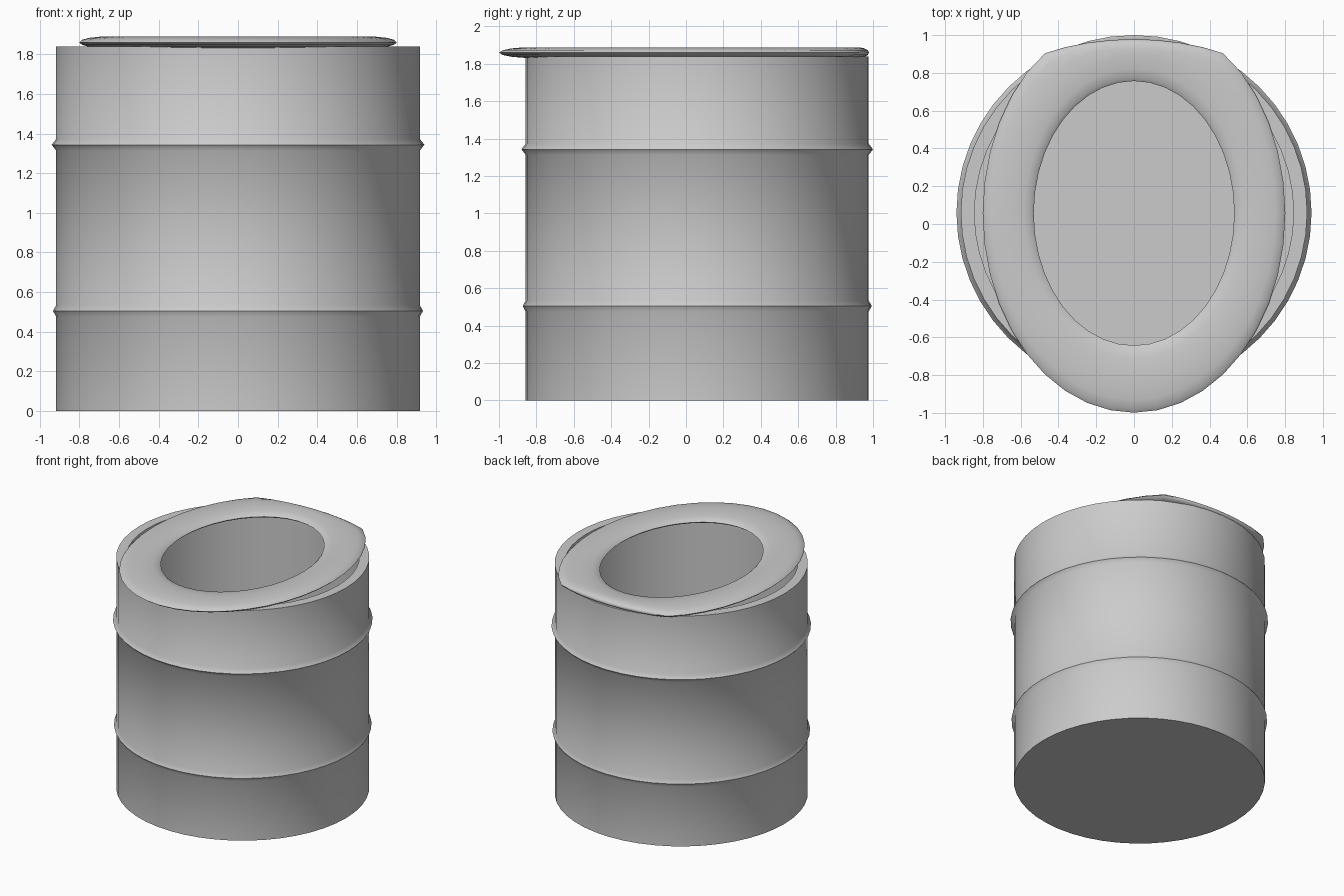
import bpy, bmesh, math
from math import cos, sin, pi

if "Cube" in bpy.data.objects:
    bpy.data.objects.remove(bpy.data.objects["Cube"])

CY = 0.06  # shared centre of drum and seat along y


def finish(name, bm, angle):
    bmesh.ops.recalc_face_normals(bm, faces=bm.faces)
    me = bpy.data.meshes.new(name)
    bm.to_mesh(me)
    bm.free()
    ob = bpy.data.objects.new(name, me)
    bpy.context.collection.objects.link(ob)
    bpy.ops.object.select_all(action='DESELECT')
    ob.select_set(True)
    bpy.context.view_layer.objects.active = ob
    bpy.ops.object.shade_smooth_by_angle(angle=math.radians(angle))
    return ob


def bridge(bm, a, b):
    n = len(a)
    for i in range(n):
        j = (i + 1) % n
        bm.faces.new((a[i], a[j], b[j], b[i]))


# Open drum: outer wall with two ribs, rim, inner wall and floor
R, RI = 0.917, 0.845
profile = [(R, 0)]
for z, r in ((0.505, 0.933), (1.343, 0.94)):
    profile += [(R, z - 0.03), (r, z), (R, z + 0.03)]
profile += [(R, 1.84), (RI, 1.84), (RI, 0.07)]
SEG = 48
bm = bmesh.new()
rings = [[bm.verts.new((r * cos(2 * pi * i / SEG), CY + r * sin(2 * pi * i / SEG), z))
          for i in range(SEG)] for r, z in profile]
for a, b in zip(rings, rings[1:]):
    bridge(bm, a, b)
bm.faces.new(rings[0])
bm.faces.new(rings[-1])
finish("drum", bm, 50)

# Oval seat: flattened, stretched ring with its back edge squared off
MAJ, MIN, N, M = 0.666, 0.135, 40, 14
bm = bmesh.new()
rings = []
for i in range(N):
    t = 2 * pi * i / N
    ring = []
    for k in range(M):
        p = 2 * pi * k / M
        r = MAJ + MIN * cos(p)
        y = CY - 0.003 + 1.318 * r * sin(t)
        if y > 0.9:
            y = 0.9 + (y - 0.9) * 0.37
        ring.append(bm.verts.new((r * cos(t), y, 1.86 + 0.029 * sin(p))))
    rings.append(ring)
for i in range(N):
    bridge(bm, rings[i], rings[(i + 1) % N])
finish("seat", bm, 60)
